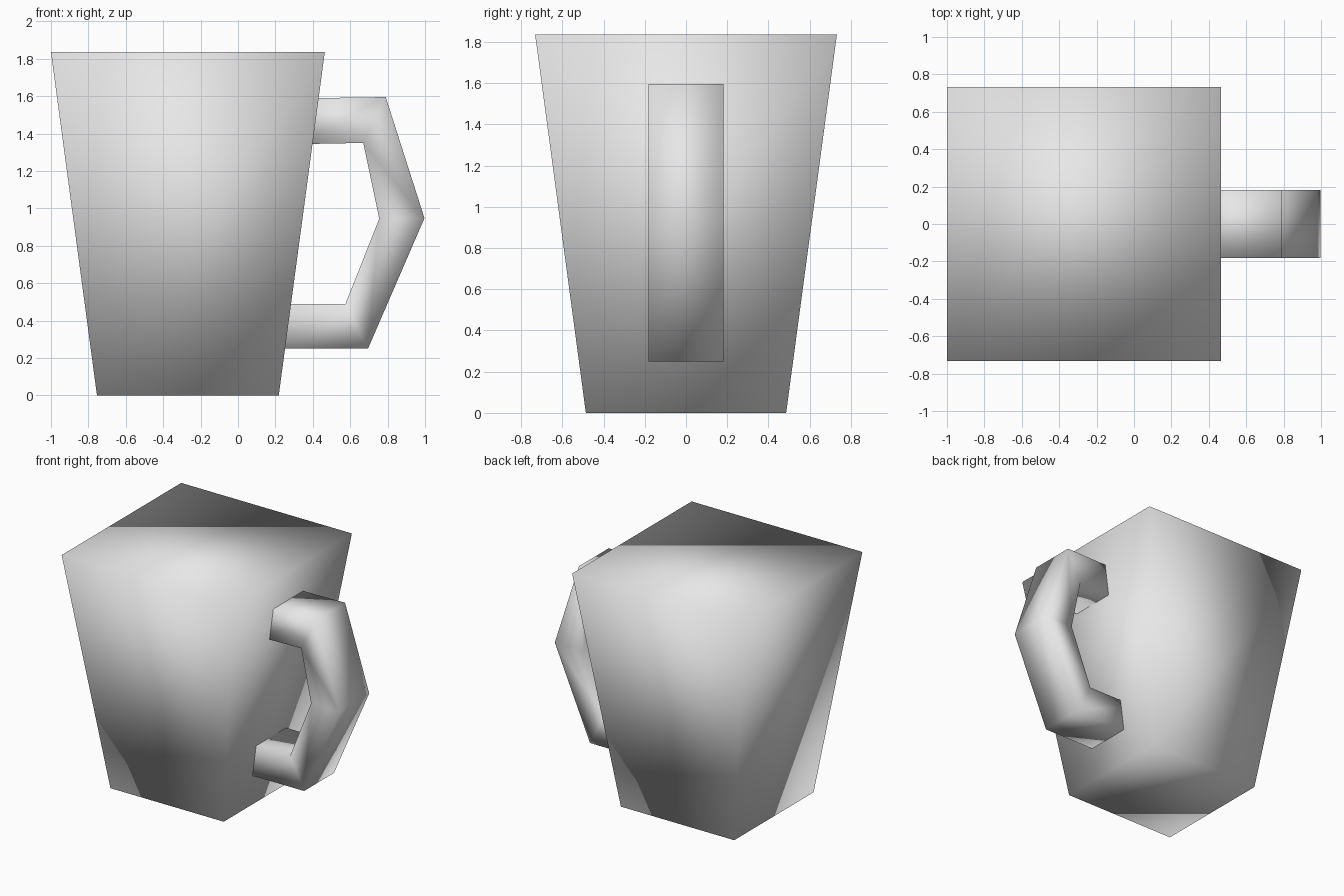
import bpy
import bmesh

cube = bpy.data.objects.get("Cube")
if cube:
    bpy.data.objects.remove(cube, do_unlink=True)

# Single light grey ceramic material
COLOUR = (0.8, 0.8, 0.8, 1.0)
ceramic = bpy.data.materials.new("light_grey_ceramic")
ceramic.use_nodes = True
ceramic.diffuse_color = COLOUR
ceramic.node_tree.nodes["Principled BSDF"].inputs["Base Color"].default_value = COLOUR


def loft(name, rings):
    """Skin a chain of four-sided rings into a closed, smooth-shaded solid."""
    bm = bmesh.new()
    loops = [[bm.verts.new(p) for p in ring] for ring in rings]
    for a, b in zip(loops, loops[1:]):
        for i in range(4):
            j = (i + 1) % 4
            bm.faces.new((a[i], a[j], b[j], b[i]))
    bm.faces.new(loops[0])
    bm.faces.new(loops[-1])
    bmesh.ops.recalc_face_normals(bm, faces=bm.faces)
    for face in bm.faces:
        face.smooth = True
    mesh = bpy.data.meshes.new(name)
    bm.to_mesh(mesh)
    bm.free()
    mesh.materials.append(ceramic)
    obj = bpy.data.objects.new(name, mesh)
    bpy.context.collection.objects.link(obj)
    return obj


# Mug body: square block flaring towards the top
def square(half, z, cx=-0.268):
    return [(cx + sx * half, sy * half, z)
            for sx, sy in ((-1, -1), (1, -1), (1, 1), (-1, 1))]


loft("mug_body", [square(0.486, 0), square(0.732, 1.835)])

# Handle: rectangular bar bent around an angular path, ends buried in the body
# Each station pairs the outer (x, z) with the inner (x, z)
STATIONS = [
    ((0.30, 1.588), (0.30, 1.343)),
    ((0.79, 1.595), (0.67, 1.35)),
    ((0.997, 0.948), (0.755, 0.945)),
    ((0.695, 0.25), (0.575, 0.49)),
    ((0.16, 0.25), (0.16, 0.49)),
]
HALF_WIDTH = 0.183


def bar_section(outer, inner):
    return [(x, y, z) for (x, z), y in (
        (outer, -HALF_WIDTH), (outer, HALF_WIDTH),
        (inner, HALF_WIDTH), (inner, -HALF_WIDTH))]


loft("mug_handle", [bar_section(o, i) for o, i in STATIONS])
